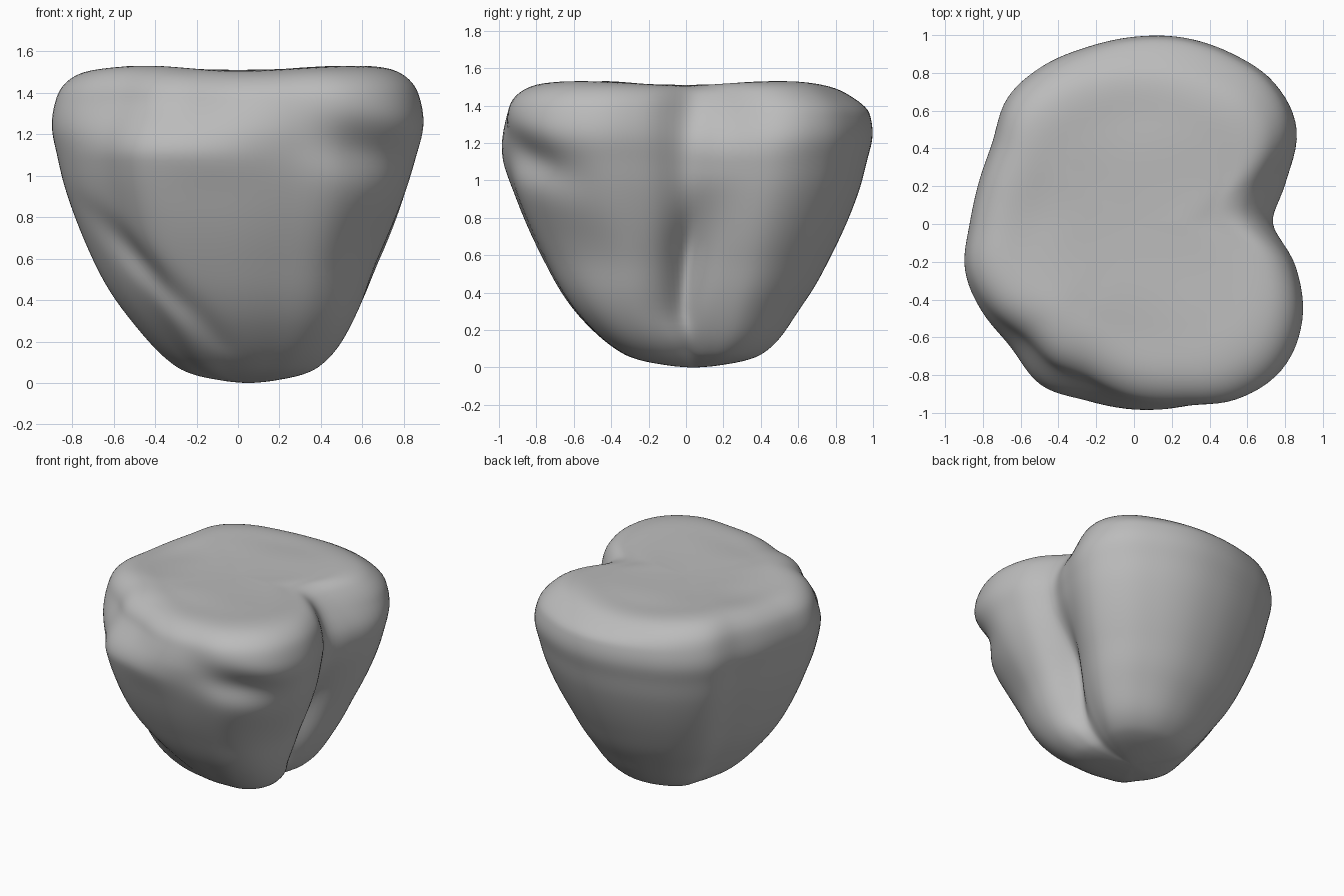
import bpy, bmesh, math

cube = bpy.data.objects.get("Cube")
if cube:
    bpy.data.objects.remove(cube, do_unlink=True)

# Plan outline: radius every 15 degrees, starting at +x
OUTLINE = [.75, .85, 1.01, 1.055, 1.04, 1.02, .99, .968, .965, .945, .865, .85,
           .87, .93, .945, .95, 1.01, .98, .99, 1.02, 1.1, 1.11, 1.03, .89]
# Side profile: (fraction of outline, height) from top middle to underside
PROFILE = [(.02, 1.505), (.3, 1.51), (.55, 1.522), (.75, 1.53), (.87, 1.505),
           (.95, 1.44), (.99, 1.34), (1, 1.23), (.97, 1.1), (.93, .95), (.865, .78),
           (.78, .6), (.67, .4), (.52, .2), (.4, .09), (.29, .04), (.13, .01), (.02, 0)]
SEGMENTS = 144
STEPS = 5


def spline(a, b, c, d, t):
    return b + t / 2 * (c - a + t * (2*a - 5*b + 4*c - d + t * (3*(b - c) + d - a)))


def outline(deg):
    i, t = divmod(deg / 15, 1)
    n = len(OUTLINE)
    return spline(*(OUTLINE[(int(i) + k) % n] for k in (-1, 0, 1, 2)), t)


def profile():
    last = len(PROFILE) - 1
    for i in range(last):
        pts = [PROFILE[min(max(i + k, 0), last)] for k in (-1, 0, 1, 2)]
        for j in range(STEPS):
            yield tuple(spline(*(p[axis] for p in pts), j / STEPS) for axis in (0, 1))
    yield PROFILE[last]


def bump(value, centre, width):
    return math.exp(-((value - centre) / width) ** 2)


def around(deg, centre, width):
    return bump((deg - centre + 180) % 360 - 180, 0, width)


def smooth(z, low, high):
    t = min(max((z - low) / (high - low), 0), 1)
    return t * t * (3 - 2 * t)


def carving(deg, z):
    # Valley on the left side: wide at the rim, a narrow cleft lower down
    cut = .13 * around(deg, 15, 18) * smooth(z, 1.1, 1.48)
    cut += .1 * around(deg, 3 - 20 * (.7 - z), 11) * smooth(z, .1, .3) * (1 - smooth(z, .6, 1.05))
    # Stepped ledge below the rim on the front right
    cut += .13 * around(deg, 241, 27) * smooth(z, 1.08, 1.38)
    cut -= .02 * around(deg, 262, 20) * bump(z, 1.1, .12)
    # Hollow under the front left rim, dropping towards the corner
    cut += .075 * around(deg, 306, 17) * bump(z, 1.24 - .005 * (deg - 285), .14)
    # Flatter facet under the front left corner
    cut += .07 * around(deg, 318, 18) * bump(z, .65, .35)
    # Softer rim at the back
    cut += .05 * around(deg, 70, 40) * smooth(z, 1.36, 1.5)
    # Diagonal groove running down the front
    groove = 220 + 62 * (.75 - z)
    cut += .055 * around(deg, groove, 9) * smooth(z, .06, .2) * (1 - smooth(z, .5, .95))
    return cut


# Rock body lofted as rings
bm = bmesh.new()
rings = []
for scale, z in profile():
    lean_x = .05 * (1 - smooth(z, 0, .6))
    lean_y = .04 * (1 - smooth(z, 0, .35))
    ring = []
    for k in range(SEGMENTS):
        deg = 360 * k / SEGMENTS
        r = outline(deg) * scale - carving(deg, z) * smooth(scale, .35, .85)
        a = math.radians(deg)
        # The rim dips between its four corners
        dip = .025 * math.cos(2 * a) ** 2 * smooth(z, 1.3, 1.53) * smooth(scale, .3, .75)
        ring.append(bm.verts.new((r * math.cos(a) + lean_x, r * math.sin(a) + lean_y, z - dip)))
    rings.append(ring)
for upper, lower in zip(rings, rings[1:]):
    for k in range(SEGMENTS):
        n = (k + 1) % SEGMENTS
        bm.faces.new((upper[k], lower[k], lower[n], upper[n]))
bm.faces.new(rings[0])
bm.faces.new(rings[-1][::-1])
bmesh.ops.recalc_face_normals(bm, faces=bm.faces)

mesh = bpy.data.meshes.new("rock_body")
bm.to_mesh(mesh)
bm.free()
for poly in mesh.polygons:
    poly.use_smooth = True
rock = bpy.data.objects.new("rock_body", mesh)
bpy.context.collection.objects.link(rock)

# Plain grey stone
stone = bpy.data.materials.new("grey_stone")
stone.use_nodes = True
colour = (.5, .5, .5, 1)
stone.diffuse_color = colour
stone.node_tree.nodes["Principled BSDF"].inputs["Base Color"].default_value = colour
mesh.materials.append(stone)
